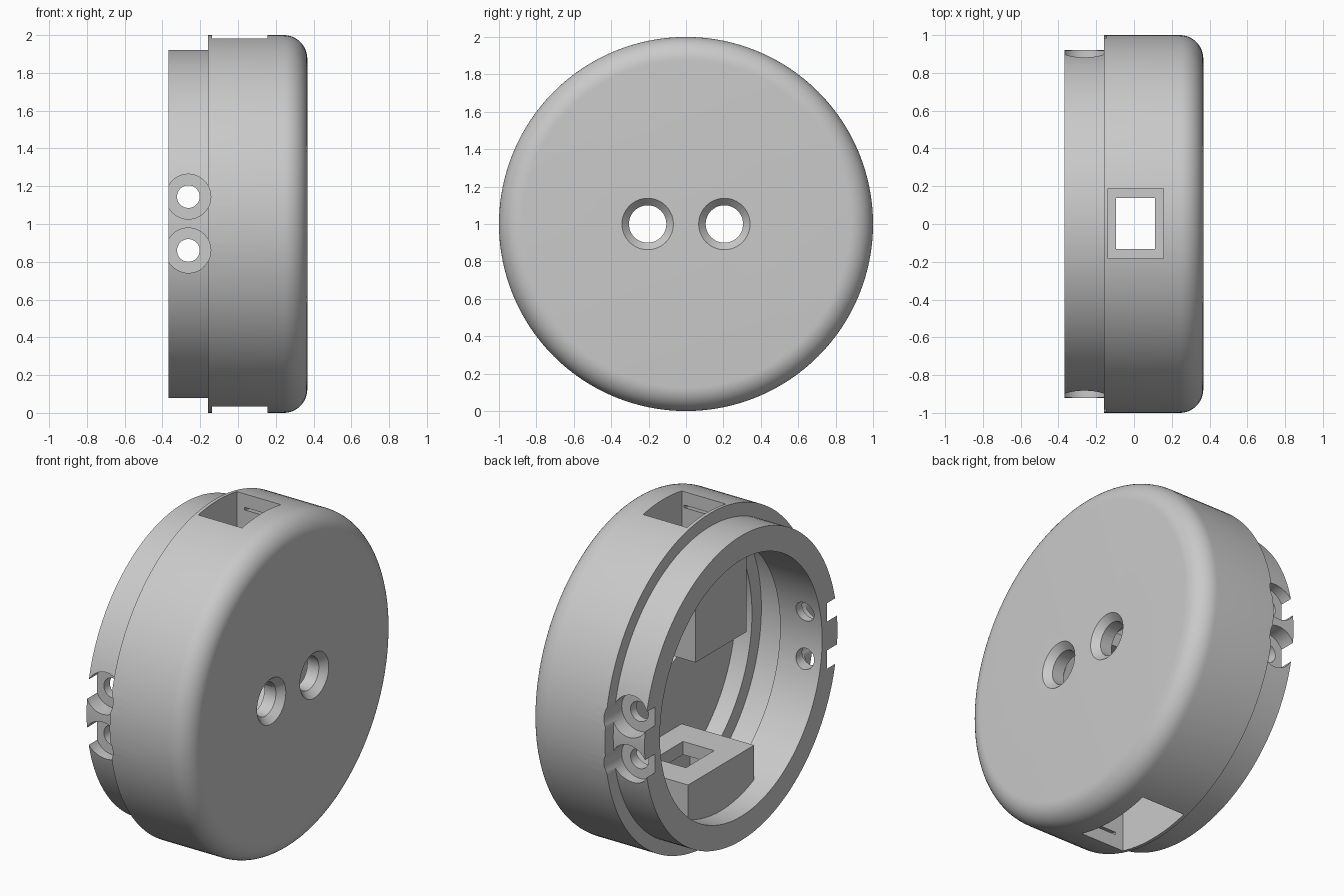
import bpy
import bmesh
import math
from mathutils import Matrix, Vector

if "Cube" in bpy.data.objects:
    bpy.data.objects.remove(bpy.data.objects["Cube"])

grey = bpy.data.materials.new("plain_grey")
grey.use_nodes = True
grey.diffuse_color = (0.59, 0.59, 0.59, 1)
grey.node_tree.nodes["Principled BSDF"].inputs["Base Color"].default_value = (0.59, 0.59, 0.59, 1)


def finish(name, bm):
    bmesh.ops.recalc_face_normals(bm, faces=bm.faces)
    mesh = bpy.data.meshes.new(name)
    bm.to_mesh(mesh)
    bm.free()
    mesh.materials.append(grey)
    obj = bpy.data.objects.new(name, mesh)
    bpy.context.collection.objects.link(obj)
    return obj


def box(name, lo, hi):
    bm = bmesh.new()
    lo, hi = Vector(lo), Vector(hi)
    size = Matrix.Diagonal((*(hi - lo), 1))
    bmesh.ops.create_cube(bm, size=1, matrix=Matrix.Translation((lo + hi) / 2) @ size)
    return finish(name, bm)


def rod(name, axis, start, end, r1, r2, segments=48):
    """Cylinder or cone from start to end; r1 is the radius at start."""
    bm = bmesh.new()
    start, end = Vector(start), Vector(end)
    turn = Vector(axis).to_track_quat("Z", "Y").to_matrix().to_4x4()
    bmesh.ops.create_cone(bm, cap_ends=True, segments=segments, radius1=r1, radius2=r2,
                          depth=(end - start).length,
                          matrix=Matrix.Translation((start + end) / 2) @ turn)
    return finish(name, bm)


def revolve(name, profile, segments=128):
    """Turn an (x, radius) outline around the housing axis."""
    bm = bmesh.new()
    verts = [bm.verts.new((x, 0, 1 + r)) for x, r in profile]
    edges = [bm.edges.new((a, b)) for a, b in zip(verts, verts[1:])]
    bmesh.ops.spin(bm, geom=verts + edges, cent=(0, 0, 1), axis=(1, 0, 0),
                   angle=math.tau, steps=segments)
    bmesh.ops.remove_doubles(bm, verts=bm.verts, dist=0.0001)
    return finish(name, bm)


def boolean(target, tool, operation):
    mod = target.modifiers.new(operation.lower(), "BOOLEAN")
    mod.operation = operation
    mod.solver = "EXACT"
    mod.object = tool
    bpy.context.view_layer.objects.active = target
    bpy.ops.object.modifier_apply(modifier=mod.name)
    bpy.data.objects.remove(tool)


# Round housing: rear collar, wider case, rounded front edge, stepped cavity
BACK, FRONT, FILLET, FLOOR = -0.368, 0.367, 0.125, 0.25
outline = [(FLOOR, 0), (FLOOR, 0.83), (0.14, 0.83), (0.14, 0.92), (-0.087, 0.92),
           (-0.087, 0.775), (BACK, 0.775), (BACK, 0.921), (-0.158, 0.921), (-0.158, 1)]
for i in range(13):
    a = math.pi / 2 * i / 12
    outline.append((FRONT - FILLET + FILLET * math.sin(a), 1 - FILLET + FILLET * math.cos(a)))
outline.append((FRONT, 0))
housing = revolve("housing", outline)

# Inner socket blocks, rounded to sit just inside the wall
for name, half, z1, z2 in (("lower_block", 0.315, 0.02, 0.5), ("upper_block", 0.243, 1.213, 1.98)):
    block = box(name, (-0.235, -half, z1), (0.28, half, z2))
    boolean(block, rod("trim", (1, 0, 0), (-0.5, 0, 1), (0.5, 0, 1), 0.905, 0.905, 128), "INTERSECT")
    boolean(housing, block, "UNION")

# Socket recesses and their through openings
cutters = [
    box("upper_recess", (-0.138, -0.183, 1.3), (0.156, 0.187, 2.1)),
    box("lower_recess", (-0.138, -0.26, -0.1), (0.156, 0.26, 0.42)),
    box("upper_opening", (-0.096, -0.132, 1.1), (0.112, 0.138, 1.4)),
    box("lower_opening", (-0.096, -0.132, 0.3), (0.112, 0.138, 0.6)),
]

# Countersunk holes through the front face
for y in (-0.205, 0.205):
    cutters.append(rod("front_hole", (1, 0, 0), (0.1, y, 1), (0.5, y, 1), 0.1, 0.1))
    cutters.append(rod("countersink", (1, 0, 0), (0.322, y, 1), (0.377, y, 1), 0.095, 0.147))

# Counterbored screw holes on both sides of the collar
for side in (-1, 1):
    for z in (0.86, 1.145):
        for name, inner, r in (("screw_hole", 0.6, 0.06), ("counterbore", 0.82, 0.119)):
            cutters.append(rod(name, (0, side, 0), (-0.263, side * inner, z),
                               (-0.263, side * 1.1, z), r, r))

for cutter in cutters:
    boolean(housing, cutter, "DIFFERENCE")

# Smooth curved walls, sharp corners
bpy.ops.object.select_all(action="DESELECT")
housing.select_set(True)
bpy.context.view_layer.objects.active = housing
bpy.ops.object.shade_smooth_by_angle(angle=math.radians(30))
